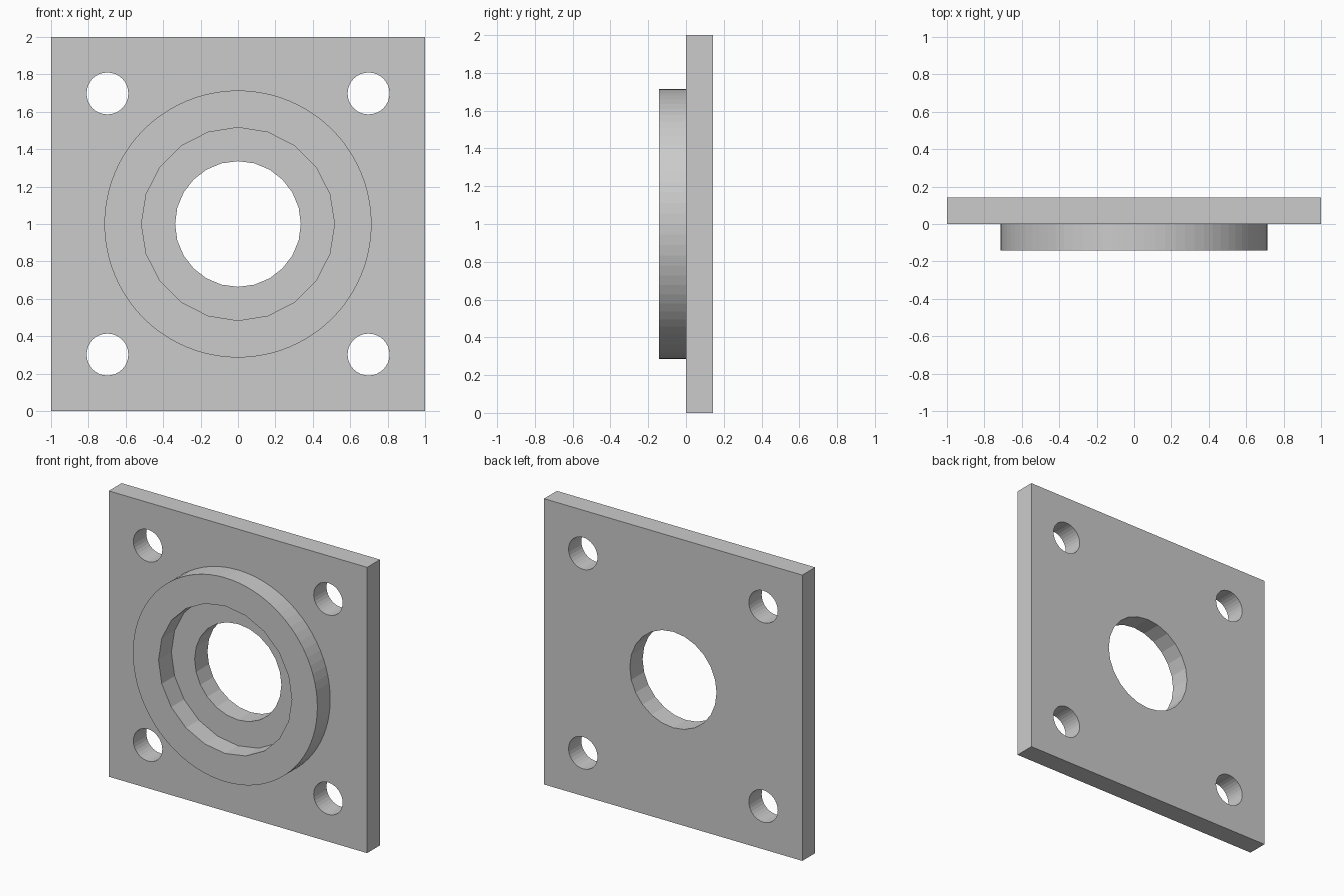
import bpy
import bmesh
from math import sin, cos, tau, pi
from mathutils import Matrix

cube = bpy.data.objects.get("Cube")
if cube:
    bpy.data.objects.remove(cube, do_unlink=True)

# Single grey metal
grey = bpy.data.materials.new("grey_metal")
grey.use_nodes = True
grey.diffuse_color = (0.6, 0.6, 0.6, 1)
grey.node_tree.nodes["Principled BSDF"].inputs["Base Color"].default_value = grey.diffuse_color


def circle(radius, sides, cx=0, cz=1):
    return [(cx + radius * cos(tau * i / sides), cz + radius * sin(tau * i / sides))
            for i in range(sides)]


def extruded(name, outlines, y_front, y_back):
    """Fill nested outlines in the XZ plane and extrude them along Y."""
    curve = bpy.data.curves.new(name + "_profile", "CURVE")
    curve.dimensions = "2D"
    curve.fill_mode = "BOTH"
    curve.extrude = (y_back - y_front) / 2
    for outline in outlines:
        spline = curve.splines.new("POLY")
        spline.points.add(len(outline) - 1)
        for point, (x, z) in zip(spline.points, outline):
            point.co = (x, z, 0, 1)
        spline.use_cyclic_u = True
    helper = bpy.data.objects.new(name + "_profile", curve)
    bpy.context.collection.objects.link(helper)
    depsgraph = bpy.context.evaluated_depsgraph_get()
    mesh = bpy.data.meshes.new_from_object(helper.evaluated_get(depsgraph))
    bpy.data.objects.remove(helper, do_unlink=True)

    # Stand the profile upright and weld it into a closed solid
    bm = bmesh.new()
    bm.from_mesh(mesh)
    middle = (y_front + y_back) / 2
    bm.transform(Matrix.Translation((0, middle, 0)) @ Matrix.Rotation(pi / 2, 4, "X"))
    bmesh.ops.remove_doubles(bm, verts=bm.verts, dist=0.0001)
    bmesh.ops.recalc_face_normals(bm, faces=bm.faces)
    for face in bm.faces:
        face.smooth = False
        face.material_index = 0
    bm.to_mesh(mesh)
    bm.free()
    mesh.materials.clear()
    mesh.materials.append(grey)
    obj = bpy.data.objects.new(name, mesh)
    bpy.context.collection.objects.link(obj)
    return obj


# Square plate with a central bore and four bolt holes
square = [(-1, 0), (1, 0), (1, 2), (-1, 2)]
bolt_holes = [circle(0.112, 32, sx * 0.698, 1 + sz * 0.698)
              for sx in (-1, 1) for sz in (-1, 1)]
extruded("mounting_plate", [square, circle(0.336, 24)] + bolt_holes, 0, 0.142)

# Raised collar whose wider faceted opening leaves a step around the bore
extruded("raised_collar", [circle(0.714, 80), circle(0.516, 20)], -0.142, 0)
